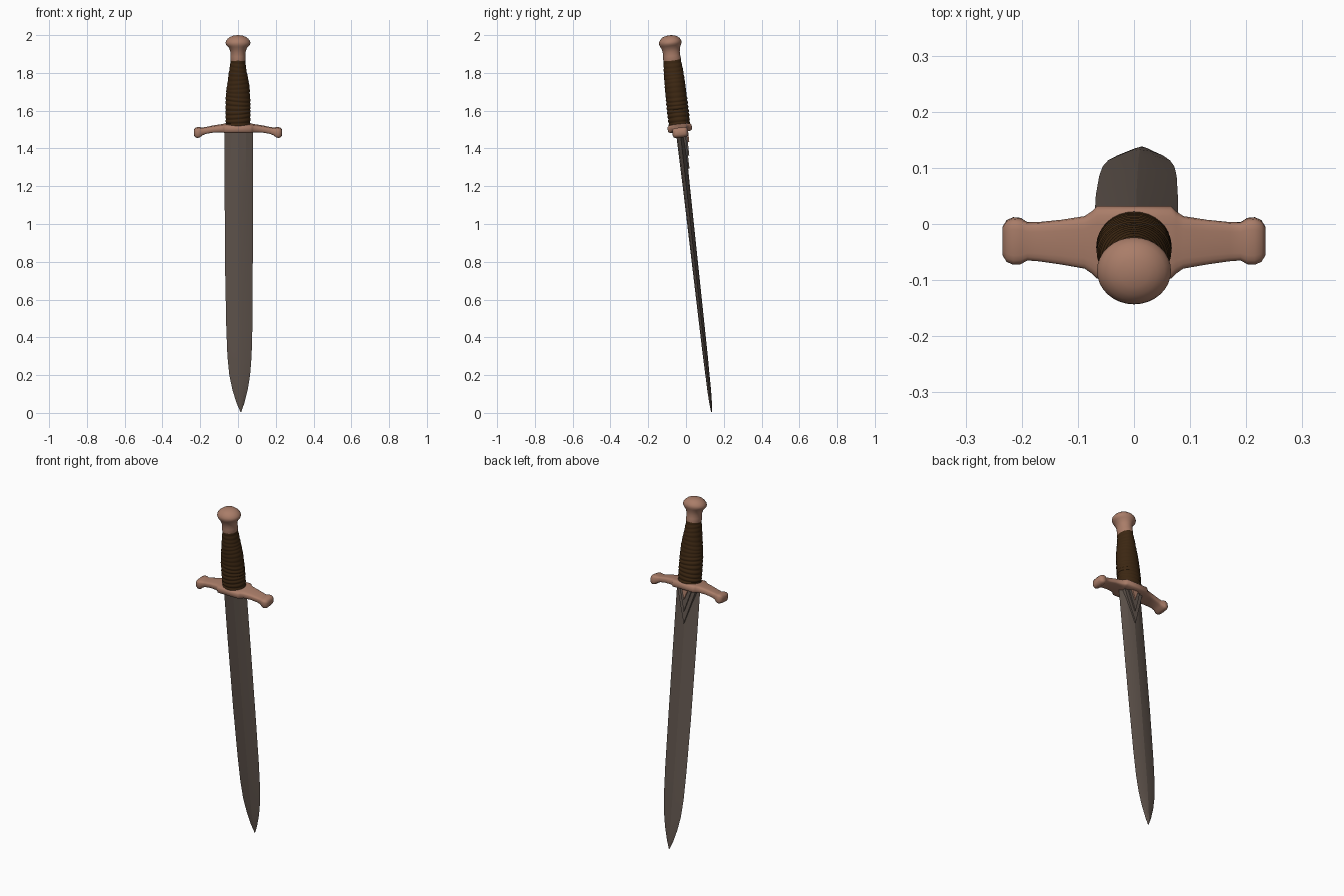
import bpy, bmesh, math
from mathutils import Vector

if "Cube" in bpy.data.objects:
    bpy.data.objects.remove(bpy.data.objects["Cube"], do_unlink=True)

TILT = math.atan(0.112)
BASE_Y = 0.136


def material(name, color):
    m = bpy.data.materials.new(name)
    m.use_nodes = True
    m.diffuse_color = (*color, 1)
    bsdf = next(n for n in m.node_tree.nodes if n.type == 'BSDF_PRINCIPLED')
    bsdf.inputs["Base Color"].default_value = (*color, 1)
    return m


STEEL = material("dull steel", (0.12, 0.092, 0.076))
COPPER = material("copper", (0.40, 0.205, 0.14))
LEATHER = material("dark leather", (0.045, 0.02, 0.006))


def loft(name, rings, mat, angle=40):
    """Skin closed rings of points, cap the ends and lean the part back."""
    bm = bmesh.new()
    loops = [[bm.verts.new(p) for p in ring] for ring in rings]
    n = len(loops[0])
    for a, b in zip(loops, loops[1:]):
        for i in range(n):
            j = (i + 1) % n
            bm.faces.new((a[i], a[j], b[j], b[i]))
    bm.faces.new(loops[0])
    bm.faces.new(loops[-1])
    bmesh.ops.recalc_face_normals(bm, faces=bm.faces)
    mesh = bpy.data.meshes.new(name)
    bm.to_mesh(mesh)
    bm.free()
    mesh.materials.append(mat)
    ob = bpy.data.objects.new(name, mesh)
    bpy.context.collection.objects.link(ob)
    ob.rotation_euler.x = TILT
    ob.location.y = BASE_Y
    ob.scale.z = 1 / math.cos(TILT)
    bpy.ops.object.select_all(action='DESELECT')
    ob.select_set(True)
    bpy.context.view_layer.objects.active = ob
    bpy.ops.object.shade_smooth_by_angle(angle=math.radians(angle))
    return ob


def oval(z, rx, ry, lean=0.0, n=32):
    """Horizontal ring, optionally slanted across x."""
    return [Vector((rx * math.cos(t), ry * math.sin(t), z + lean * math.cos(t)))
            for t in (math.tau * i / n for i in range(n))]


def interp(table, z):
    """Linear lookup of the values in a profile table."""
    for a, b in zip(table, table[1:]):
        if z <= b[0]:
            f = (z - a[0]) / (b[0] - a[0])
            return [p + (q - p) * f for p, q in zip(a[1:], b[1:])]
    return table[-1][1:]


# Blade: flattened ridge section, (height, half width, centre x, half thickness)
blade_profile = [(0.005, 0.002, 0.015, 0.003), (0.05, 0.02, 0.013, 0.007),
                 (0.12, 0.04, 0.011, 0.01), (0.2, 0.055, 0.009, 0.011),
                 (0.3, 0.064, 0.008, 0.013), (0.45, 0.069, 0.007, 0.014),
                 (0.75, 0.073, 0.005, 0.016), (1.2, 0.075, 0.004, 0.019),
                 (1.5, 0.075, 0.004, 0.023)]
section = [(1, 0), (0.5, 0.72), (0, 1), (-0.5, 0.72),
           (-1, 0), (-0.5, -0.72), (0, -1), (0.5, -0.72)]
loft("blade", [[Vector((cx + w * u, t * v, z)) for u, v in section]
               for z, w, cx, t in blade_profile], STEEL, 12)


# Pointed tongues under the guard, on the back of the blade
def tongue(name, half, top, tip, depth, mat):
    back = [(-half, top), (half, top), (0.003, tip)]
    loft(name, [[Vector((x, y, z)) for x, z in back] for y in (0, depth)], mat)


tongue("steel_tongue", 0.064, 1.5, 1.29, 0.027, STEEL)
tongue("inner_steel_tongue", 0.042, 1.5, 1.36, 0.034, STEEL)
tongue("copper_tongue", 0.024, 1.5, 1.43, 0.042, COPPER)

# Crossguard: rounded boxes along x, (x, half depth, bottom, top)
half_guard = [(0.0, 0.065, 1.485, 1.53), (0.066, 0.065, 1.485, 1.53),
              (0.075, 0.056, 1.486, 1.528), (0.088, 0.047, 1.487, 1.526),
              (0.13, 0.040, 1.486, 1.52), (0.17, 0.035, 1.479, 1.512),
              (0.19, 0.034, 1.470, 1.509), (0.202, 0.041, 1.460, 1.511),
              (0.215, 0.042, 1.457, 1.511), (0.227, 0.037, 1.462, 1.507),
              (0.234, 0.026, 1.472, 1.498)]
guard = [(-x, *r) for x, *r in reversed(half_guard[1:])] + half_guard


def guard_ring(x, d, lo, hi, n=20):
    pts = []
    for i in range(n):
        t = math.tau * i / n
        c, s = math.cos(t), math.sin(t)
        y = math.copysign(abs(c) ** 0.5, c) * d
        z = math.copysign(abs(s) ** 0.5, s) * (hi - lo) / 2
        pts.append(Vector((x, y, (hi + lo) / 2 + z)))
    return pts


loft("crossguard", [guard_ring(*g) for g in guard], COPPER, 50)

# Grip: leather wound in uneven, slanted coils
grip_profile = [(1.5, 0.064, 0.055), (1.58, 0.066, 0.057), (1.66, 0.065, 0.056),
                (1.72, 0.061, 0.055), (1.8, 0.048, 0.052), (1.87, 0.037, 0.046)]
rings = []
STEPS = 110
for k in range(STEPS + 1):
    z = 1.515 + 0.355 * k / STEPS
    rx, ry = interp(grip_profile, z)
    depth = 0.004 if z < 1.67 else 0.002
    ripple = depth * (abs(math.sin(math.pi * (z - 1.515) / 0.0225)) - 0.6)
    lean = 0.006 * math.sin(z * 37)
    rings.append(oval(z, rx + ripple, ry + ripple, lean))
loft("grip", rings, LEATHER, 60)

# Pommel: flared neck and domed cap
pommel_profile = [(1.855, 0.036, 0.044), (1.875, 0.041, 0.047), (1.89, 0.040, 0.045),
                  (1.91, 0.040, 0.045), (1.93, 0.046, 0.049), (1.943, 0.057, 0.055),
                  (1.951, 0.064, 0.058), (1.96, 0.066, 0.060), (1.97, 0.063, 0.058),
                  (1.98, 0.055, 0.051), (1.99, 0.042, 0.040), (1.996, 0.026, 0.025),
                  (1.999, 0.008, 0.008)]
loft("pommel", [oval(*p) for p in pommel_profile], COPPER, 60)
